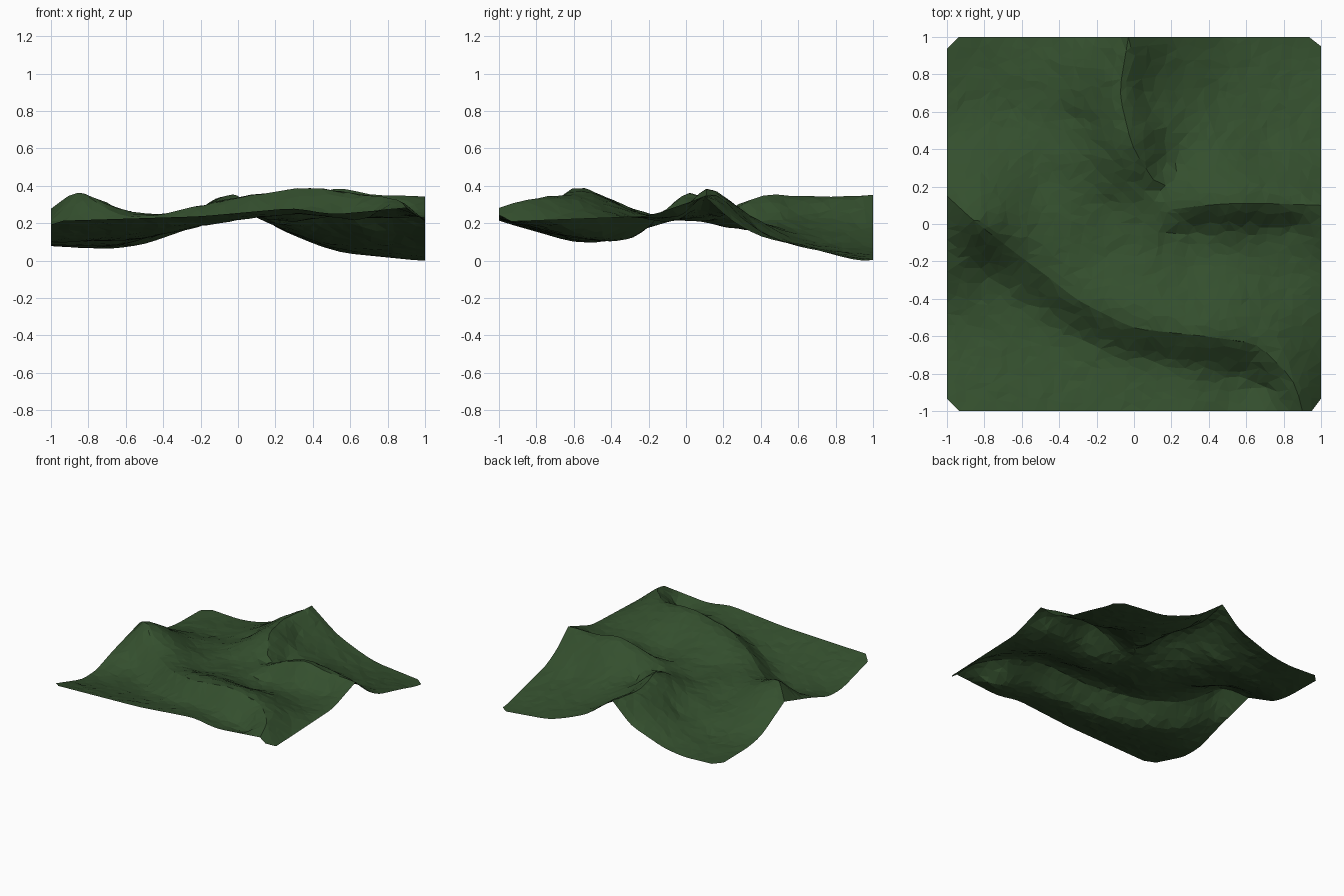
import bpy, math, random
from mathutils import Vector, geometry

if "Cube" in bpy.data.objects:
    bpy.data.objects.remove(bpy.data.objects["Cube"])

random.seed(4)

# Sharp crests; the steep side is on the right of the walking direction
LONG = [(-1, .15, .28), (-.86, .02, .385), (-.64, -.15, .24), (-.45, -.29, .24), (-.3, -.41, .275),
        (0, -.56, .34), (.38, -.6, .397), (.66, -.64, .355), (.86, -.84, .335), (.9, -1, .285)]
BACK = [(.14, .18, .24), (-.01, .41, .36), (-.08, .7, .345), (-.03, 1, .355)]
SIDE = [(.14, .07, .25), (.38, .1, .35), (.52, .11, .395), (.7, .11, .36), (1, .1, .345)]

# Height along each border: (position, z)
LEFT_EDGE = [(-1, .215), (-.6, .1), (-.42, .103), (-.2, .18), (.15, .28), (.45, .115), (.62, .085), (1, .08)]
RIGHT_EDGE = [(-1, .21), (-.2, .24), (.1, .345), (.25, .21), (.4, .13), (.7, .06), (.9, .006), (1, 0)]
FRONT_EDGE = [(-1, .215), (-.2, .24), (.3, .285), (.5, .25), (.9, .285), (1, .21)]
BACK_EDGE = [(-1, .08), (-.68, .065), (-.5, .09), (-.2, .195), (-.03, .355), (.2, .18), (.4, .095),
             (.55, .045), (1, 0)]

# Valley floors
FLOORS = [(-.7, -.55, .12), (-.1, -.82, .215), (.4, -.83, .245),
          (-.2, -.2, .225), (.3, -.25, .232), (.8, -.3, .235),
          (-.5, .2, .175), (-.1, .1, .215), (-.65, .6, .09), (-.3, .55, .185),
          (.25, .42, .2), (.7, .4, .15), (.45, .7, .1)]


def resample(line, step):
    out = []
    for a, b in zip(line, line[1:]):
        a, b = Vector(a), Vector(b)
        k = max(1, round((b - a).length / step))
        out += [a.lerp(b, i / k) for i in range(k)]
    return out + [Vector(line[-1])]


def soften(pts):
    # round the corners of a polyline, keeping its ends
    return pts[:1] + [(a + 2 * b + c) / 4 for a, b, c in zip(pts, pts[1:], pts[2:])] + pts[-1:]


def foot(crest, drop, base, reach):
    # line at the bottom of a crest's steep side
    out = []
    for a, b, c in zip(crest, crest[1:], crest[2:]):
        d = (c - a).xy.normalized()
        p = Vector((b.x + reach * d.y, b.y - reach * d.x, b.z - min(drop, max(0, b.z - base))))
        if max(abs(p.x), abs(p.y)) < .9:
            out.append(p)
    return out


crests = [soften(resample(c, .07)) for c in (LONG, BACK, SIDE)]
feet = [foot(*f) for f in zip(crests, (.12, .1, .11), (.13, .2, .22), (.155, .14, .13))]

borders = []
for edge, place in ((LEFT_EDGE, lambda t, z: (-1, t, z)), (RIGHT_EDGE, lambda t, z: (1, t, z)),
                    (FRONT_EDGE, lambda t, z: (t, -1, z)), (BACK_EDGE, lambda t, z: (t, 1, z))):
    borders += soften(resample([place(t, z) for t, z in edge], .065))


def gap(a, b):
    return math.hypot(a[0] - b[0], a[1] - b[1])


# All known heights, without near duplicates
known = []
for p in sum(crests, []) + borders + [Vector(f) for f in FLOORS] + sum(feet, []):
    if all(gap(p, q) > .035 for q in known):
        known.append(p)

# Smooth field through the known heights (linear radial basis)
MEAN = .2
n = len(known)
m = [[gap(p, q) for q in known] + [p.z - MEAN] for p in known]
for i in range(n):
    k = max(range(i, n), key=lambda r: abs(m[r][i]))
    m[i], m[k] = m[k], m[i]
    for r in range(i + 1, n):
        f = m[r][i] / m[i][i]
        m[r] = [u - f * v for u, v in zip(m[r], m[i])]
w = [0] * n
for i in reversed(range(n)):
    w[i] = (m[i][n] - sum(m[i][j] * w[j] for j in range(i + 1, n))) / m[i][i]


def height(x, y):
    return MEAN + sum(wi * gap(p, (x, y)) for wi, p in zip(w, known))


# Plan points: crests and borders kept exact, the rest scattered, corners clipped
pts, edges = [], []
for c in crests:
    s = len(pts)
    pts += [p.xy for p in c]
    edges += [(i, i + 1) for i in range(s, len(pts) - 1)]
G = 36
spots = [p.xy for p in borders]
spots += [Vector((2 * (i + random.uniform(-.35, .35)) / G - 1, 2 * (j + random.uniform(-.35, .35)) / G - 1))
          for i in range(1, G) for j in range(1, G)]
for q in spots:
    if abs(q.x) + abs(q.y) < 1.95 and all(gap(q, c) > .025 for c in pts):
        pts.append(q)

vs, _, fs, *_ = geometry.delaunay_2d_cdt(pts, edges, [], 0, 1e-5)
verts = []
for v in vs:
    inside = max(abs(v.x), abs(v.y)) < .99
    verts.append((v.x, v.y, height(v.x, v.y) + (random.uniform(-.004, .004) if inside else 0)))
low = min(v[2] for v in verts)

# Terrain sheet
mesh = bpy.data.meshes.new("terrain")
mesh.from_pydata([(x, y, z - low) for x, y, z in verts], [], fs)
terrain = bpy.data.objects.new("terrain", mesh)
bpy.context.collection.objects.link(terrain)

green = bpy.data.materials.new("grass_green")
green.diffuse_color = (.034, .078, .027, 1)
green.use_nodes = True
green.node_tree.nodes["Principled BSDF"].inputs["Base Color"].default_value = green.diffuse_color
mesh.materials.append(green)
